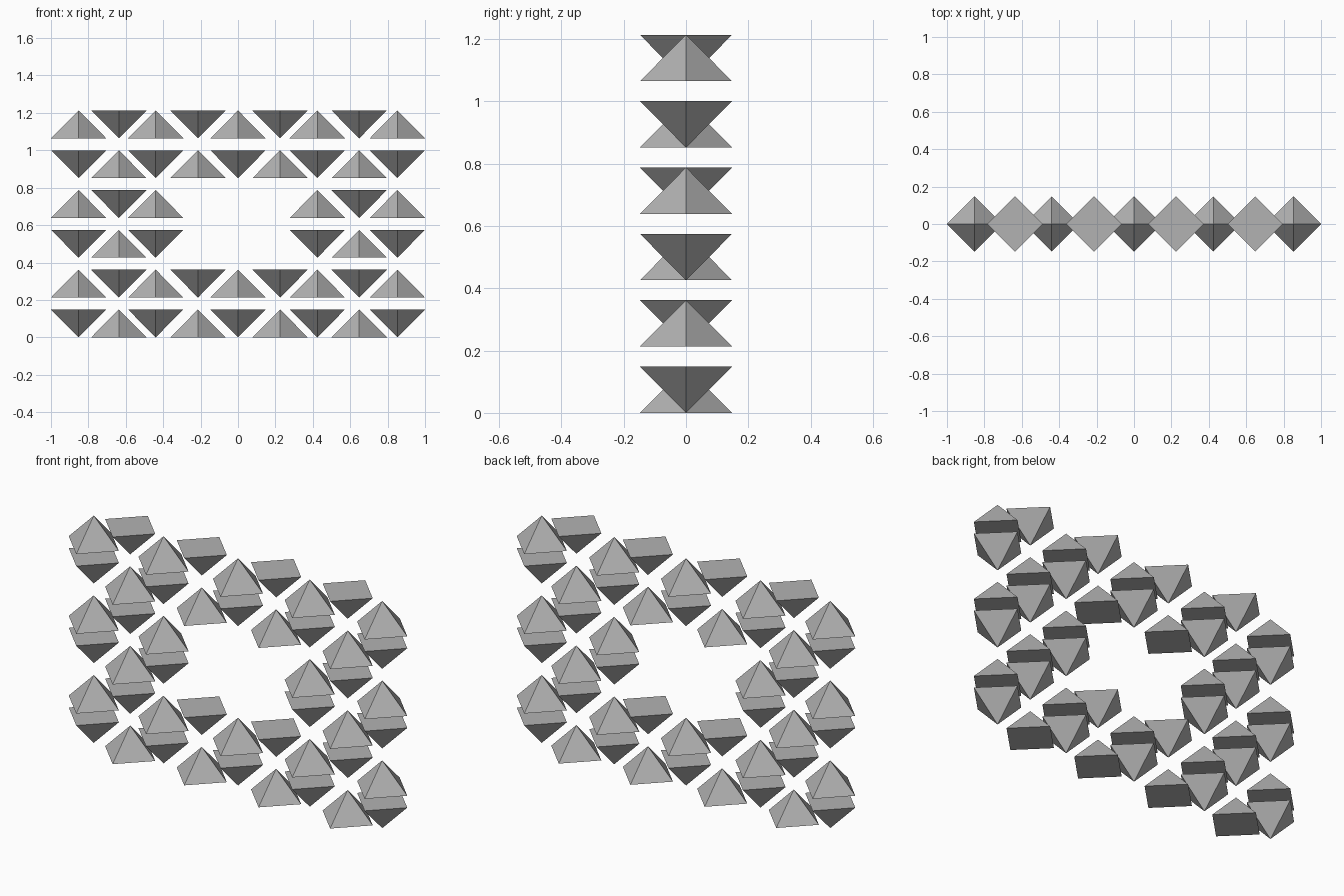
import bpy
import math

if "Cube" in bpy.data.objects:
    bpy.data.objects.remove(bpy.data.objects["Cube"])

# Flat grey shared by every pyramid
grey = bpy.data.materials.new("plain grey")
grey.diffuse_color = (0.45, 0.45, 0.45, 1)
grey.use_nodes = True
grey.node_tree.nodes["Principled BSDF"].inputs["Base Color"].default_value = grey.diffuse_color

RADIUS = 0.148   # half diagonal of the square base
HEIGHT = 0.149
ROW_STEP = 0.2128
COLUMNS = (-0.852, -0.637, -0.44, -0.214, 0.0, 0.225, 0.424, 0.648, 0.852)


def pyramid(name, x, z, up):
    """Four-sided pyramid with corners on the x and y axes, point up or down."""
    r1, r2 = (RADIUS, 0) if up else (0, RADIUS)
    bpy.ops.mesh.primitive_cone_add(vertices=4, radius1=r1, radius2=r2,
                                    depth=HEIGHT, location=(x, 0, z + HEIGHT / 2))
    obj = bpy.context.object
    obj.name = name
    obj.data.materials.append(grey)


# Six rows alternating up and down, with an opening in the middle two rows
for row in range(6):
    for col, x in enumerate(COLUMNS):
        if row in (2, 3) and col in (3, 4, 5):
            continue
        up = (row + col) % 2 == 1
        name = "upright_pyramid" if up else "inverted_pyramid"
        pyramid(f"{name}_{row}_{col}", x, row * ROW_STEP, up)
